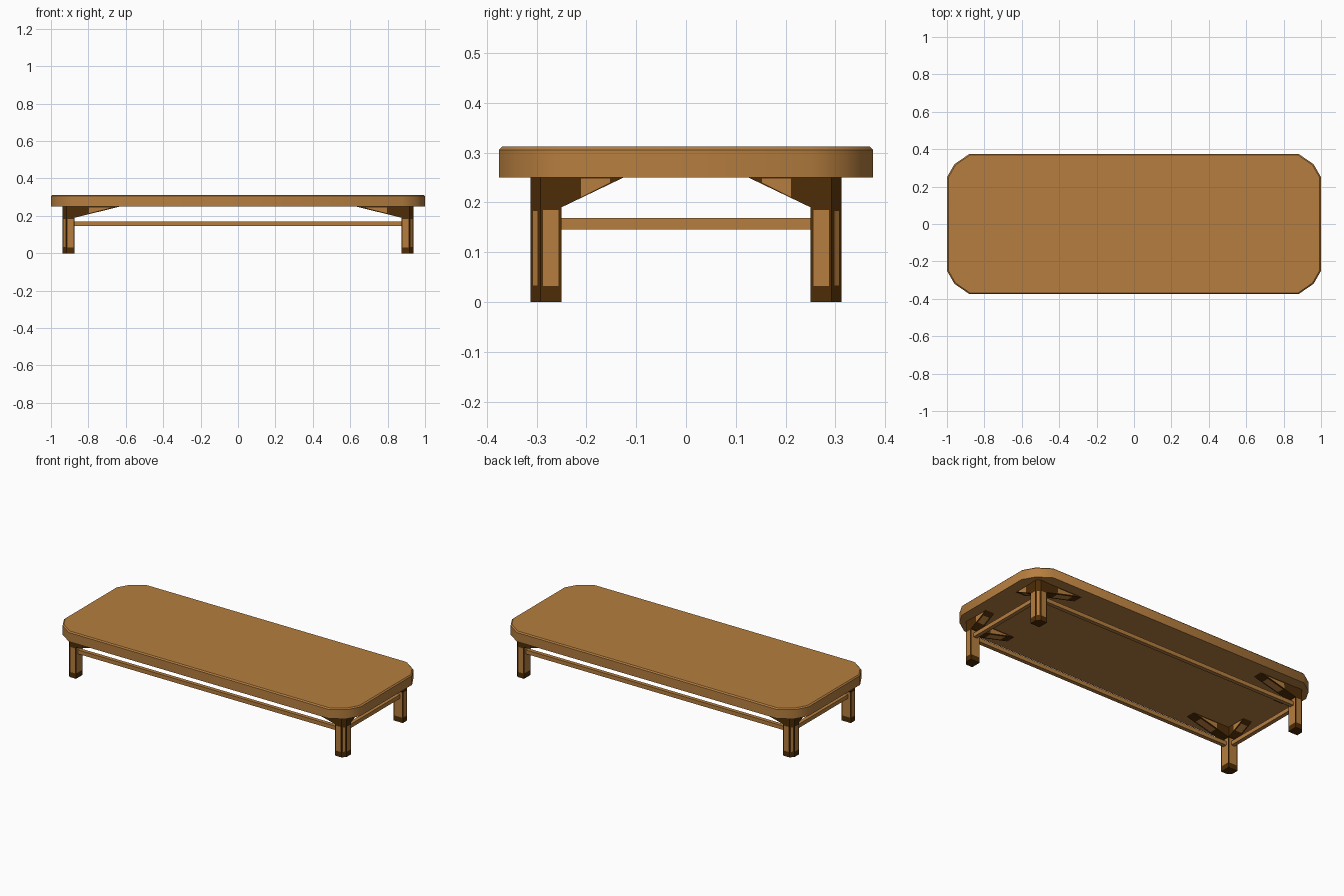
import bpy, bmesh, math
from mathutils import Vector

if "Cube" in bpy.data.objects:
    bpy.data.objects.remove(bpy.data.objects["Cube"])


def material(name, col):
    m = bpy.data.materials.new(name)
    m.diffuse_color = (*col, 1)
    m.use_nodes = True
    m.node_tree.nodes["Principled BSDF"].inputs["Base Color"].default_value = m.diffuse_color
    return m


LIGHT = material("light wood", (0.465, 0.208, 0.050))
DARK = material("dark wood", (0.074, 0.025, 0.002))


def prism(bm, points, offset):
    """Extrude a closed polygon of 3D points along an offset."""
    face = bm.faces.new([bm.verts.new(p) for p in points])
    new = bmesh.ops.extrude_face_region(bm, geom=[face])
    verts = [g for g in new["geom"] if isinstance(g, bmesh.types.BMVert)]
    bmesh.ops.translate(bm, vec=Vector(offset), verts=verts)
    bmesh.ops.recalc_face_normals(bm, faces=bm.faces)
    bm.faces.ensure_lookup_table()


def cut(bm, co, no):
    geom = bm.verts[:] + bm.edges[:] + bm.faces[:]
    bmesh.ops.bisect_plane(bm, geom=geom, plane_co=co, plane_no=no)


def finish(bm, name, smooth=False):
    bmesh.ops.recalc_face_normals(bm, faces=bm.faces)
    me = bpy.data.meshes.new(name)
    bm.to_mesh(me)
    bm.free()
    me.materials.append(LIGHT)
    me.materials.append(DARK)
    if smooth:
        me.shade_smooth()
        me.set_sharp_from_angle(angle=math.radians(38))
    ob = bpy.data.objects.new(name, me)
    bpy.context.collection.objects.link(ob)
    return ob


# table top: rounded-corner slab with a small chamfer on the upper edge
corner = [(1.0, 0.25), (0.96, 0.32), (0.88, 0.375)]
outline = (corner + [(-x, y) for x, y in reversed(corner)]
           + [(-x, -y) for x, y in corner]
           + [(x, -y) for x, y in reversed(corner)])
bm = bmesh.new()
prism(bm, [(x, y, 0.25) for x, y in outline], (0, 0, 0.0625))
rim = [e for e in bm.edges if all(v.co.z > 0.3 for v in e.verts)]
bmesh.ops.bevel(bm, geom=rim, offset=0.007, segments=1, affect='EDGES')
finish(bm, "table_top", smooth=True)

X0, X1, Y0, Y1 = 0.875, 0.9375, 0.25, 0.3125
C = 0.02


def leg(sx, sy, name):
    # chamfered post, dark edges with a light panel on each side
    bm = bmesh.new()
    pts = [(X0, Y0), (X1, Y0), (X1, Y1 - C), (X1 - C, Y1), (X0, Y1)]
    prism(bm, [(sx * x, sy * y, 0) for x, y in pts], (0, 0, 0.25))
    for z in (0.026, 0.19):
        cut(bm, (0, 0, z), (0, 0, 1))
    panels = [f for f in bm.faces if 0.05 < f.calc_center_median().z < 0.17
              and abs(f.normal.z) < 0.1]
    for f in bm.faces:
        f.material_index = 1
    # the narrow chamfer keeps wider dark borders
    bm.normal_update()
    diag = [f for f in panels if min(abs(f.normal.x), abs(f.normal.y)) > 0.3]
    flat = [f for f in panels if f not in diag]
    bmesh.ops.inset_individual(bm, faces=flat, thickness=0.008)
    bmesh.ops.inset_individual(bm, faces=diag, thickness=0.0105)
    for f in panels:
        f.material_index = 0
    finish(bm, name)


def brace(sx, sy, along_x, name):
    # triangular bracket under the top, with a light patch in the middle
    bm = bmesh.new()
    half = 0.029
    if along_x:
        a, b, mid = X0, 0.63, (Y0 + Y1) / 2
        prism(bm, [(sx * p, sy * mid - half, z) for p, z in
                   ((a, 0.25), (b, 0.25), (a, 0.19))], (0, 2 * half, 0))
    else:
        a, b, mid = Y0, 0.125, (X0 + X1) / 2
        prism(bm, [(sx * mid - half, sy * p, z) for p, z in
                   ((a, 0.25), (b, 0.25), (a, 0.19))], (2 * half, 0, 0))
    t0, t1 = a + (b - a) * 0.3, a + (b - a) * 0.8
    for t in (t0, t1):
        if along_x:
            cut(bm, (sx * t, 0, 0), (1, 0, 0))
        else:
            cut(bm, (0, sy * t, 0), (0, 1, 0))
    bm.normal_update()
    slope, sides = [], []
    for f in bm.faces:
        c = f.calc_center_median()
        t = abs(c.x if along_x else c.y)
        f.material_index = 1
        if t1 < t < t0 and f.normal.z < -0.5:
            slope.append(f)
        elif t1 < t < t0 and abs(f.normal.z) < 0.1:
            sides.append(f)
    bmesh.ops.inset_individual(bm, faces=slope, thickness=0.012)
    bmesh.ops.inset_individual(bm, faces=sides,
                               thickness=0.008 if along_x else 0.003)
    for f in slope + sides:
        f.material_index = 0
    finish(bm, name)


for sx, side in ((-1, "left"), (1, "right")):
    for sy, end in ((-1, "front"), (1, "back")):
        leg(sx, sy, f"{end}_{side}_leg")
        brace(sx, sy, True, f"{end}_{side}_long_brace")
        brace(sx, sy, False, f"{end}_{side}_short_brace")

# stretcher rails between the legs
R, Z = 0.012, 0.145
XM, YM = (X0 + X1) / 2, (Y0 + Y1) / 2
for s, end, side in ((-1, "front", "left"), (1, "back", "right")):
    bm = bmesh.new()
    prism(bm, [(-X0, s * YM - R, Z), (-X0, s * YM + R, Z),
               (-X0, s * YM + R, Z + 2 * R), (-X0, s * YM - R, Z + 2 * R)],
          (2 * X0, 0, 0))
    finish(bm, f"{end}_rail")
    bm = bmesh.new()
    prism(bm, [(s * XM - R, -Y0, Z), (s * XM + R, -Y0, Z),
               (s * XM + R, -Y0, Z + 2 * R), (s * XM - R, -Y0, Z + 2 * R)],
          (0, 2 * Y0, 0))
    finish(bm, f"{side}_rail")
